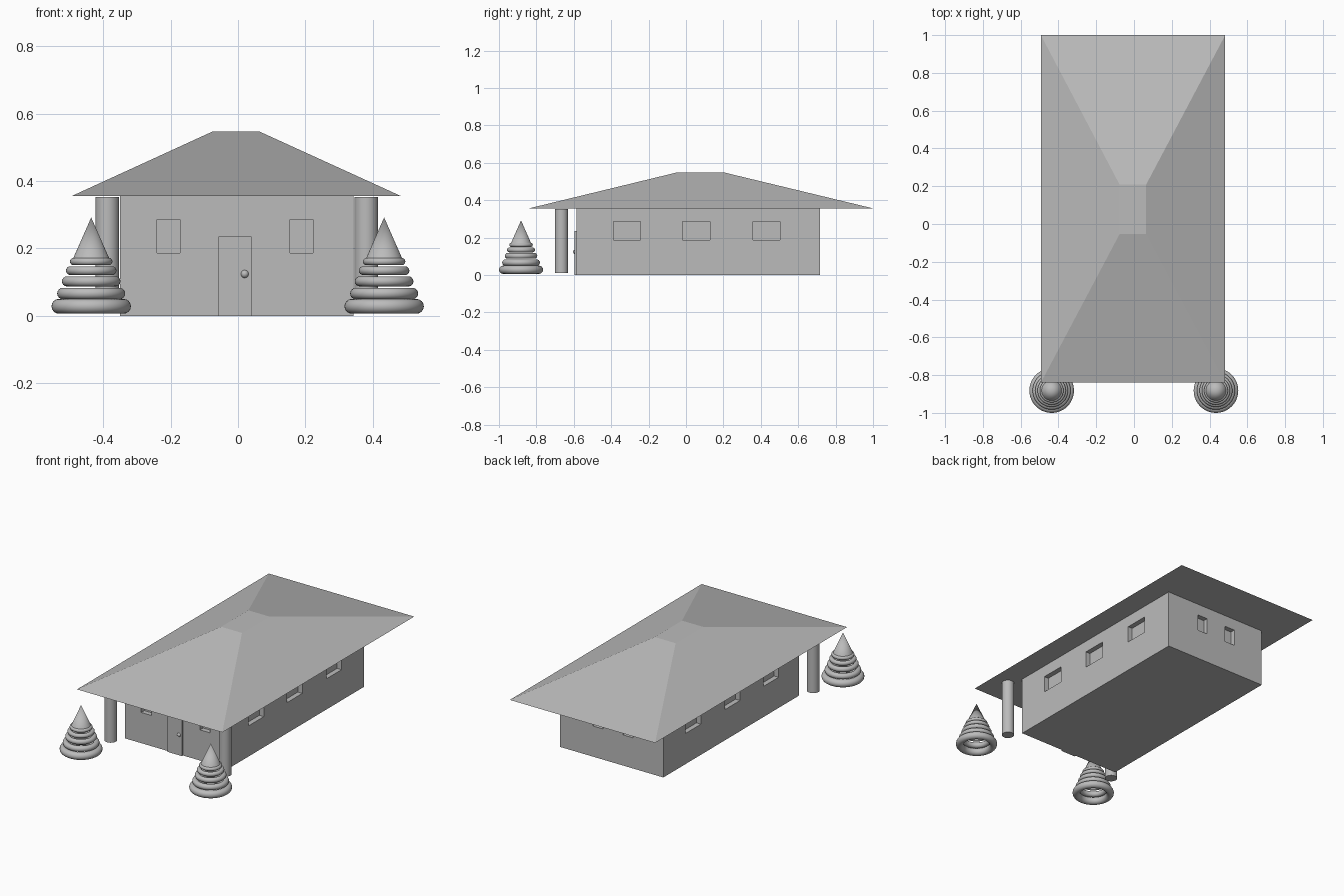
import bpy
import bmesh
from mathutils import Matrix, Vector

old = bpy.data.objects.get("Cube")
if old:
    bpy.data.objects.remove(old, do_unlink=True)

# Single plain material
grey = bpy.data.materials.new("plain grey")
grey.use_nodes = True
COLOUR = (0.5, 0.5, 0.5, 1)
grey.diffuse_color = COLOUR
grey.node_tree.nodes["Principled BSDF"].inputs["Base Color"].default_value = COLOUR


def add_box(bm, low, high):
    low, high = Vector(low), Vector(high)
    matrix = Matrix.Translation((low + high) / 2) @ Matrix.Diagonal((*(high - low), 1))
    return bmesh.ops.create_cube(bm, size=1, matrix=matrix)["verts"]


def finish(name, bm, smooth=False):
    mesh = bpy.data.meshes.new(name)
    bm.to_mesh(mesh)
    bm.free()
    mesh.materials.append(grey)
    obj = bpy.data.objects.new(name, mesh)
    bpy.context.collection.objects.link(obj)
    bpy.ops.object.select_all(action='DESELECT')
    obj.select_set(True)
    bpy.context.view_layer.objects.active = obj
    if smooth:
        bpy.ops.object.shade_smooth_by_angle(angle=0.7)
    return obj


# House body dimensions
X0, X1, Y0, Y1 = -0.35, 0.343, -0.585, 0.717
EAVE, RIDGE = 0.356, 0.547
SILL, LINTEL, DEPTH = 0.186, 0.286, 0.03

# Window openings, cut as shallow recesses on all four sides
bm = bmesh.new()
for wall, outward, centres in ((Y0, -1, (-0.206, 0.189)), (Y1, 1, (0.09, -0.112))):
    ya, yb = sorted((wall - outward * DEPTH, wall + outward * DEPTH))
    for x in centres:
        add_box(bm, (x - 0.034, ya, SILL), (x + 0.034, yb, LINTEL))
for wall in (X0, X1):
    for y in (-0.315, 0.054, 0.43):
        add_box(bm, (wall - DEPTH, y - 0.073, SILL), (wall + DEPTH, y + 0.073, LINTEL))
cutter = finish("window_cutter", bm)
cutter.hide_render = True

# Walls
bm = bmesh.new()
add_box(bm, (X0, Y0, 0), (X1, Y1, EAVE + 0.002))
walls = finish("walls", bm)
cut = walls.modifiers.new("windows", 'BOOLEAN')
cut.operation = 'DIFFERENCE'
cut.solver = 'EXACT'
cut.object = cutter
bpy.ops.object.modifier_apply(modifier=cut.name)
bpy.data.objects.remove(cutter, do_unlink=True)

# Hipped roof with a small flat top: shrink the top of a box
bm = bmesh.new()
for v in add_box(bm, (-0.493, -0.84, EAVE), (0.483, 1.0, RIDGE)):
    if v.co.z > 0.5:
        v.co.x = 0.064 if v.co.x > 0 else -0.076
        v.co.y = 0.208 if v.co.y > 0 else -0.053
finish("roof", bm)

# Front door and knob
bm = bmesh.new()
add_box(bm, (-0.058, Y0 - 0.01, 0), (0.04, Y0 + 0.01, 0.235))
finish("door", bm)
bm = bmesh.new()
bmesh.ops.create_uvsphere(bm, u_segments=24, v_segments=12, radius=0.012,
                          matrix=Matrix.Translation((0.02, -0.592, 0.124)))
finish("door_knob", bm, True)


def add_torus(bm, centre, major, minor):
    # Circle section in the XZ plane, spun around the tree axis
    ring = bmesh.ops.create_circle(
        bm, segments=16, radius=minor,
        matrix=Matrix.Translation(centre + Vector((major, 0, 0))) @ Matrix.Rotation(1.5707963, 4, 'X'))
    edges = {e for v in ring["verts"] for e in v.link_edges}
    bmesh.ops.spin(bm, geom=ring["verts"] + list(edges), cent=centre, axis=(0, 0, 1),
                   angle=6.2831853, steps=48, use_duplicate=False)
    bmesh.ops.remove_doubles(bm, verts=bm.verts, dist=0.0002)


# Tree tiers: height, outer radius, tube radius
TIERS = ((0.028, 0.118, 0.022), (0.066, 0.101, 0.017), (0.102, 0.087, 0.015),
         (0.134, 0.075, 0.013), (0.161, 0.063, 0.011))

for side, x_column, x_tree in (("right", -0.388, -0.436), ("left", 0.381, 0.434)):
    # Porch column
    bm = bmesh.new()
    bmesh.ops.create_cone(bm, cap_ends=True, segments=32, radius1=0.035, radius2=0.035,
                          depth=0.342, matrix=Matrix.Translation((x_column, -0.666, 0.181)))
    finish(side + "_column", bm, True)

    # Tree made of stacked rings under a cone
    bm = bmesh.new()
    for z, outer, tube in TIERS:
        add_torus(bm, Vector((x_tree, -0.882, z)), outer - tube, tube)
    bmesh.ops.recalc_face_normals(bm, faces=bm.faces)
    finish(side + "_tree_rings", bm, True)
    bm = bmesh.new()
    bmesh.ops.create_cone(bm, cap_ends=True, segments=48, radius1=0.056, radius2=0,
                          depth=0.127, matrix=Matrix.Translation((x_tree, -0.882, 0.2285)))
    finish(side + "_tree_top", bm, True)
